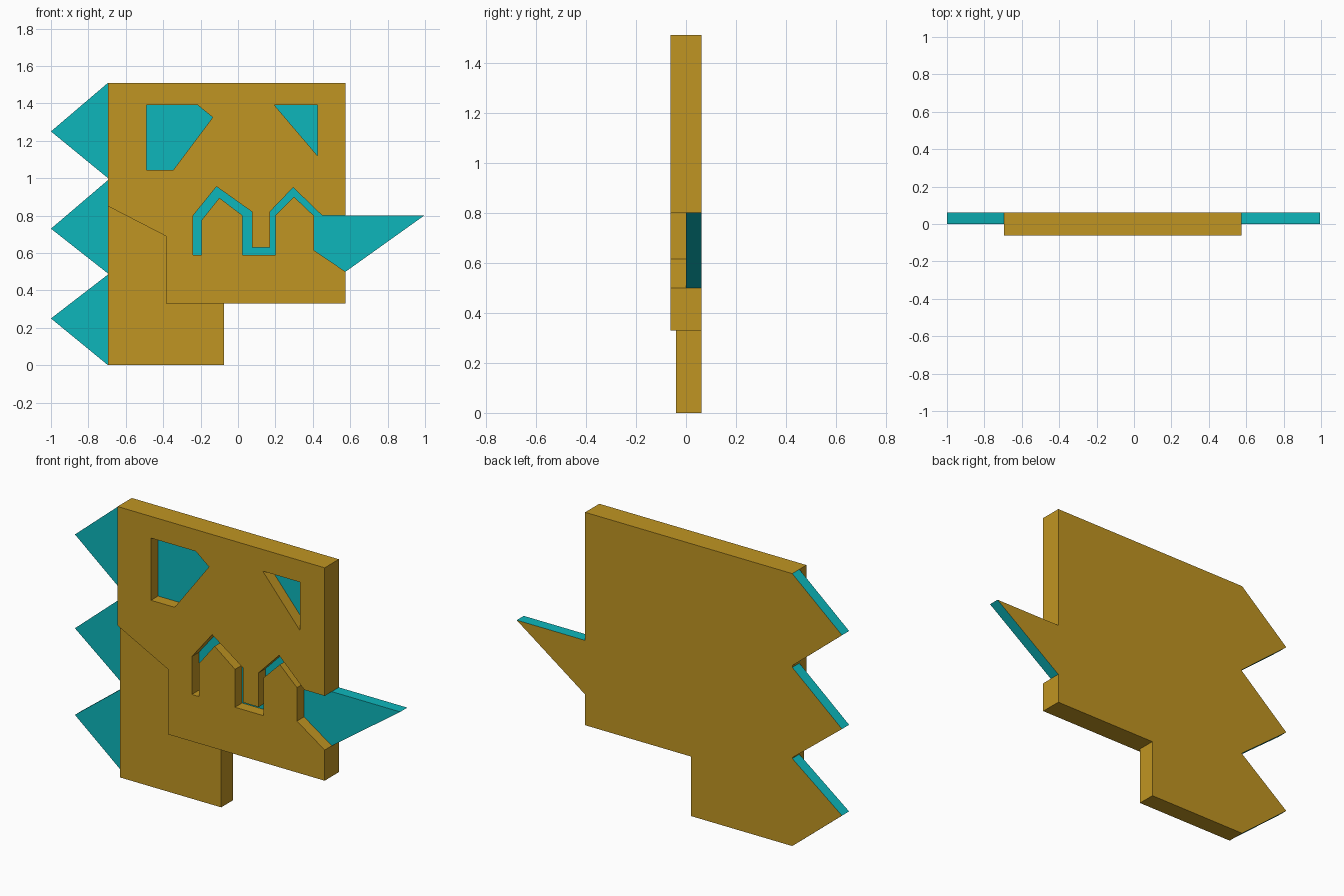
import bpy
import bmesh
from mathutils import Vector
from mathutils.geometry import tessellate_polygon

default_cube = bpy.data.objects.get("Cube")
if default_cube:
    bpy.data.objects.remove(default_cube, do_unlink=True)


def make_material(name, rgb):
    color = (*rgb, 1.0)
    mat = bpy.data.materials.new(name)
    mat.use_nodes = True
    mat.diffuse_color = color
    mat.node_tree.nodes["Principled BSDF"].inputs["Base Color"].default_value = color
    return mat


gold = make_material("gold", (0.53, 0.3, 0.016))
teal = make_material("teal", (0.004, 0.47, 0.5))


def make_slab(name, loops, front, back, pick_material=None):
    """Extrude an x-z outline (first loop) with holes (other loops) along y."""
    bm = bmesh.new()
    points = [p for loop in loops for p in loop]
    near = [bm.verts.new((x, front, z)) for x, z in points]
    far = [bm.verts.new((x, back, z)) for x, z in points]
    # Front and back caps
    for tri in tessellate_polygon([[Vector((x, z, 0)) for x, z in loop] for loop in loops]):
        bm.faces.new([near[i] for i in tri])
        bm.faces.new([far[i] for i in reversed(tri)])
    # Walls around the outline and the holes
    start = 0
    for loop in loops:
        count = len(loop)
        for i in range(count):
            a, b = start + i, start + (i + 1) % count
            bm.faces.new((near[a], near[b], far[b], far[a]))
        start += count
    bmesh.ops.recalc_face_normals(bm, faces=bm.faces)
    bm.normal_update()
    if pick_material:
        for face in bm.faces:
            face.material_index = pick_material(face)
    mesh = bpy.data.meshes.new(name)
    bm.to_mesh(mesh)
    bm.free()
    mesh.materials.append(gold)
    mesh.materials.append(teal)
    obj = bpy.data.objects.new(name, mesh)
    bpy.context.collection.objects.link(obj)
    return obj


LEFT, RIGHT, TOP, JAW = -0.695, 0.575, 1.51, 0.33
NECK, DEPTH = -0.075, 0.062

# Back plate: body silhouette with three crest spikes and the pointed tongue
crest = []
for low, tip, high in ((0, 0.25, 0.485), (0.49, 0.73, 0.99), (1.0, 1.25, TOP)):
    crest += [(LEFT, low), (-1, tip), (LEFT, high)]
silhouette = crest + [(RIGHT, TOP), (RIGHT, 0.8), (0.995, 0.8), (RIGHT, 0.5),
                      (RIGHT, JAW), (NECK, JAW), (NECK, 0)]


def plate_material(face):
    # Gold back and body edges, teal front and spike edges
    if face.normal.y > 0.5:
        return 0
    if face.normal.y < -0.5:
        return 1
    x = face.calc_center_median().x
    return int(x < LEFT - 0.05 or x > RIGHT + 0.05)


make_slab("back_plate", [silhouette], 0, DEPTH, plate_material)

# Head front: outline with an open toothed mouth, and two eye holes
mouth = [
    (RIGHT, 0.8), (0.45, 0.8), (0.295, 0.95), (0.17, 0.82), (0.17, 0.63),
    (0.075, 0.63), (0.075, 0.82), (-0.115, 0.955), (-0.24, 0.8), (-0.24, 0.59),
    (-0.195, 0.59), (-0.195, 0.775), (-0.1, 0.895), (0.025, 0.8), (0.025, 0.59),
    (0.2, 0.59), (0.2, 0.8), (0.3, 0.9), (0.405, 0.8), (0.405, 0.615), (RIGHT, 0.5),
]
head = [(LEFT, TOP), (RIGHT, TOP)] + mouth + [
    (RIGHT, JAW), (-0.385, JAW), (-0.385, 0.69), (LEFT, 0.85)]
right_eye = [(-0.49, 1.39), (-0.215, 1.39), (-0.135, 1.325), (-0.345, 1.045), (-0.49, 1.045)]
left_eye = [(0.195, 1.39), (0.425, 1.39), (0.425, 1.12)]
make_slab("head_front", [head, right_eye, left_eye], -DEPTH, 0)

# Neck front: slightly recessed behind the jaw
neck = [(LEFT, 0), (NECK, 0), (NECK, JAW), (-0.385, JAW), (-0.385, 0.69), (LEFT, 0.85)]
make_slab("neck_front", [neck], -0.04, 0)
